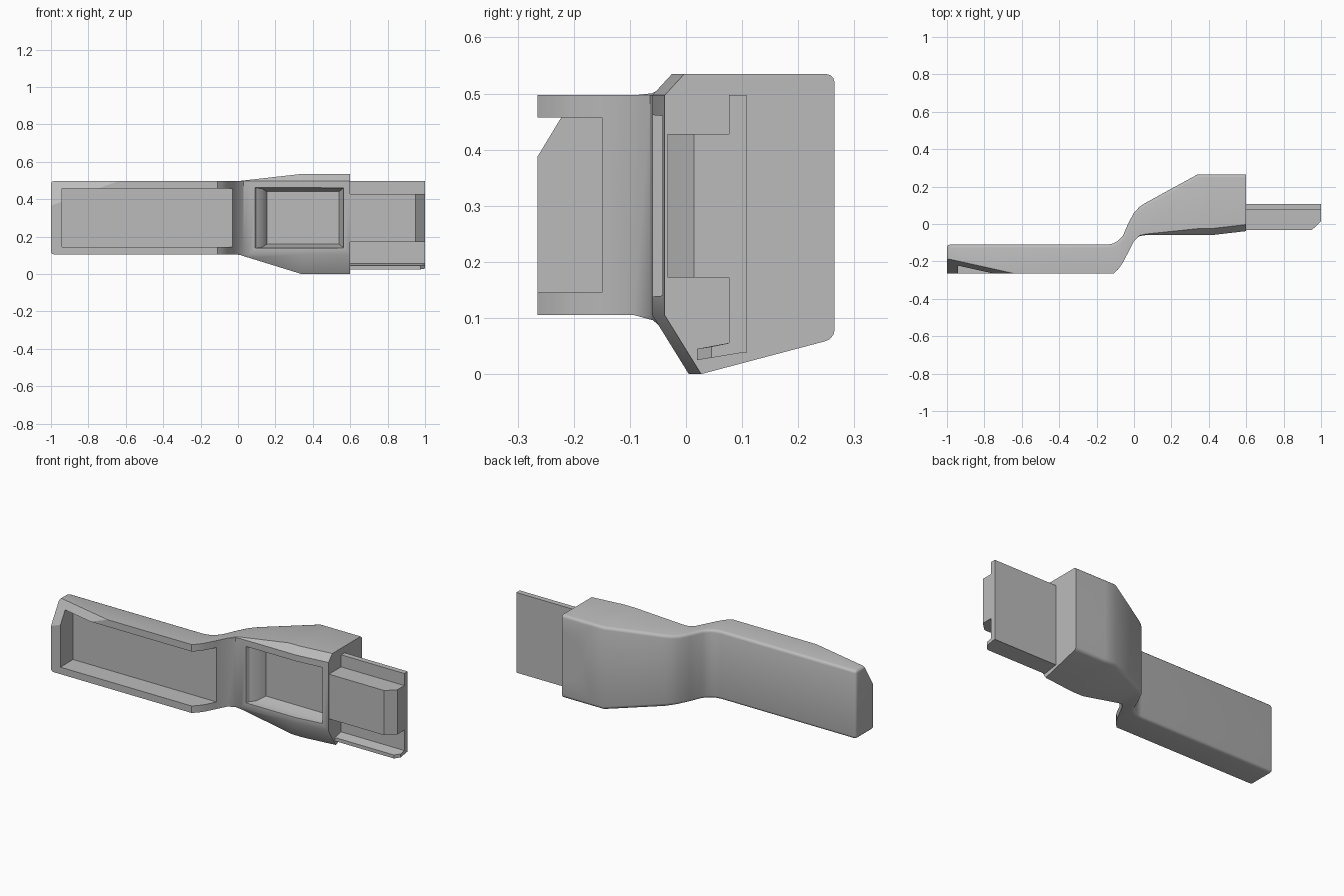
import bpy, bmesh, math
from mathutils import Vector

cube = bpy.data.objects.get("Cube")
if cube:
    bpy.data.objects.remove(cube)

grey = bpy.data.materials.new("plain grey")
grey.use_nodes = True
grey.diffuse_color = (0.5, 0.5, 0.5, 1)
grey.node_tree.nodes["Principled BSDF"].inputs["Base Color"].default_value = (0.5, 0.5, 0.5, 1)


def make_object(name, bm):
    bmesh.ops.recalc_face_normals(bm, faces=bm.faces)
    mesh = bpy.data.meshes.new(name)
    bm.to_mesh(mesh)
    bm.free()
    mesh.materials.append(grey)
    obj = bpy.data.objects.new(name, mesh)
    bpy.context.collection.objects.link(obj)
    return obj


def loft(rings):
    """Skin a list of equal-length point rings and cap both ends."""
    bm = bmesh.new()
    rows = [[bm.verts.new(p) for p in ring] for ring in rings]
    count = len(rows[0])
    for a, b in zip(rows, rows[1:]):
        for i in range(count):
            j = (i + 1) % count
            bm.faces.new((a[i], a[j], b[j], b[i]))
    bm.faces.new(rows[0])
    bm.faces.new(rows[-1])
    return bm


def prism_z(outline, z0, z1):
    return loft([[(x, y, z) for x, y in outline] for z in (z0, z1)])


def prism_x(outline, x0, x1):
    return loft([[(x, y, z) for y, z in outline] for x in (x0, x1)])


def rect(a0, a1, b0, b1):
    return [(a0, b0), (a1, b0), (a1, b1), (a0, b1)]


def cut(target, bm, name):
    cutter = make_object(name, bm)
    cutter.hide_render = True
    cutter.hide_set(True)
    mod = target.modifiers.new(name, "BOOLEAN")
    mod.operation = "DIFFERENCE"
    mod.solver = "EXACT"
    mod.object = cutter


# Handle, curved web and widening body: stations of x, front y, back y
stations = [
    (-1, -.265, -.11), (-.14, -.265, -.11), (-.11, -.265, -.104),
    (-.085, -.243, -.09), (-.06, -.208, -.065), (-.03, -.15, .005),
    (0, -.092, .06), (.03, -.064, .092), (.06, -.06, .112),
    (.34, -.06, .265), (.41, -.06, .265), (.6, -.038, .265),
]


def section(x, front, back):
    t = min(max(x / .34, 0), 1)
    return [(x, front, .105), (x, front, .497),
            (x, front + .035 * t, .497 + .038 * t), (x, back, .497 + .038 * t),
            (x, back, .105 - .042 * t), (x, front + .065 * t, .105 - .105 * t)]


bm = loft([section(*s) for s in stations])
bmesh.ops.remove_doubles(bm, verts=bm.verts, dist=1e-4)
bmesh.ops.recalc_face_normals(bm, faces=bm.faces)

# Round the long back edges and the free end
round_edges = []
for e in bm.edges:
    xs = [v.co.x for v in e.verts]
    ring_back = all(min(abs(v.co.y - s[2]) for s in stations if abs(s[0] - v.co.x) < 1e-4) < 1e-4
                    for v in e.verts)
    at_end = max(xs) < -.99 and any(v.co.y > -.2 for v in e.verts)
    along = abs(xs[0] - xs[1]) > .01
    if (ring_back and along) or at_end:
        round_edges.append(e)
bmesh.ops.bevel(bm, geom=round_edges, offset=.016, segments=3, profile=.5,
                affect="EDGES", clamp_overlap=False)

# Slanted corner at the upper front of the free end
a, b, c = Vector((-.64, -.265, .497)), Vector((-1, -.185, .497)), Vector((-1, -.265, .365))
normal = (b - a).cross(c - a)
if normal.dot(Vector((-1, -1, 1))) < 0:
    normal.negate()
bmesh.ops.bisect_plane(bm, geom=bm.verts[:] + bm.edges[:] + bm.faces[:], dist=1e-5,
                       plane_co=a, plane_no=normal, clear_outer=True)
bmesh.ops.holes_fill(bm, edges=[e for e in bm.edges if e.is_boundary], sides=0)
body = make_object("handle_and_body", bm)

# Long hollow in the handle, open towards the web
cut(body, prism_z(rect(-.94, -.02, -.4, -.15), .145, .457), "handle_hollow_cutter")


# Tapered window hollow in the front of the body
def window(y, x0, x1, inset):
    return [(x0, y, .14 + inset), (x1, y, .14 + inset),
            (x1, y, .46 - inset), (x0, y, .46 - inset)]


cut(body, loft([window(-.1, .075, .575, -.005), window(-.04, .1, .565, 0),
                window(-.02, .13, .56, .004), window(.03, .155, .54, .02)]),
    "body_hollow_cutter")

# Half-round thumb notch in the back face
notch = bmesh.new()
bmesh.ops.create_cone(notch, cap_ends=True, segments=40, radius1=.13, radius2=.14, depth=.05)
for v in notch.verts:
    v.co = Vector((.6 + v.co.x, .265 + v.co.z, .3 + v.co.y))
cut(body, notch, "thumb_notch_cutter")

# Tongue: back plate, chamfered middle block and lower flange
plate = make_object("tongue_plate", prism_x(rect(.077, .108, .038, .497), .58, 1))
block = make_object("tongue_block", prism_z(
    [(.58, -.033), (.95, -.033), (1, .014), (1, .09), (.58, .09)], .172, .428))
flange = make_object("tongue_flange", loft([
    [(x, y0, z0), (x, .1, .038), (x, .1, .06), (x, y0, z0 + .02)]
    for x, y0, z0 in ((.58, .02, .025), (.975, .02, .025), (1, .045, .029))]))

# Crisp shading everywhere except on the curved web and rounded edges
for obj in (body, plate, block, flange):
    bpy.ops.object.select_all(action="DESELECT")
    bpy.context.view_layer.objects.active = obj
    obj.select_set(True)
    for mod in [m.name for m in obj.modifiers]:
        bpy.ops.object.modifier_apply(modifier=mod)
    bpy.ops.object.shade_smooth_by_angle(angle=math.radians(32))
    obj.select_set(False)
